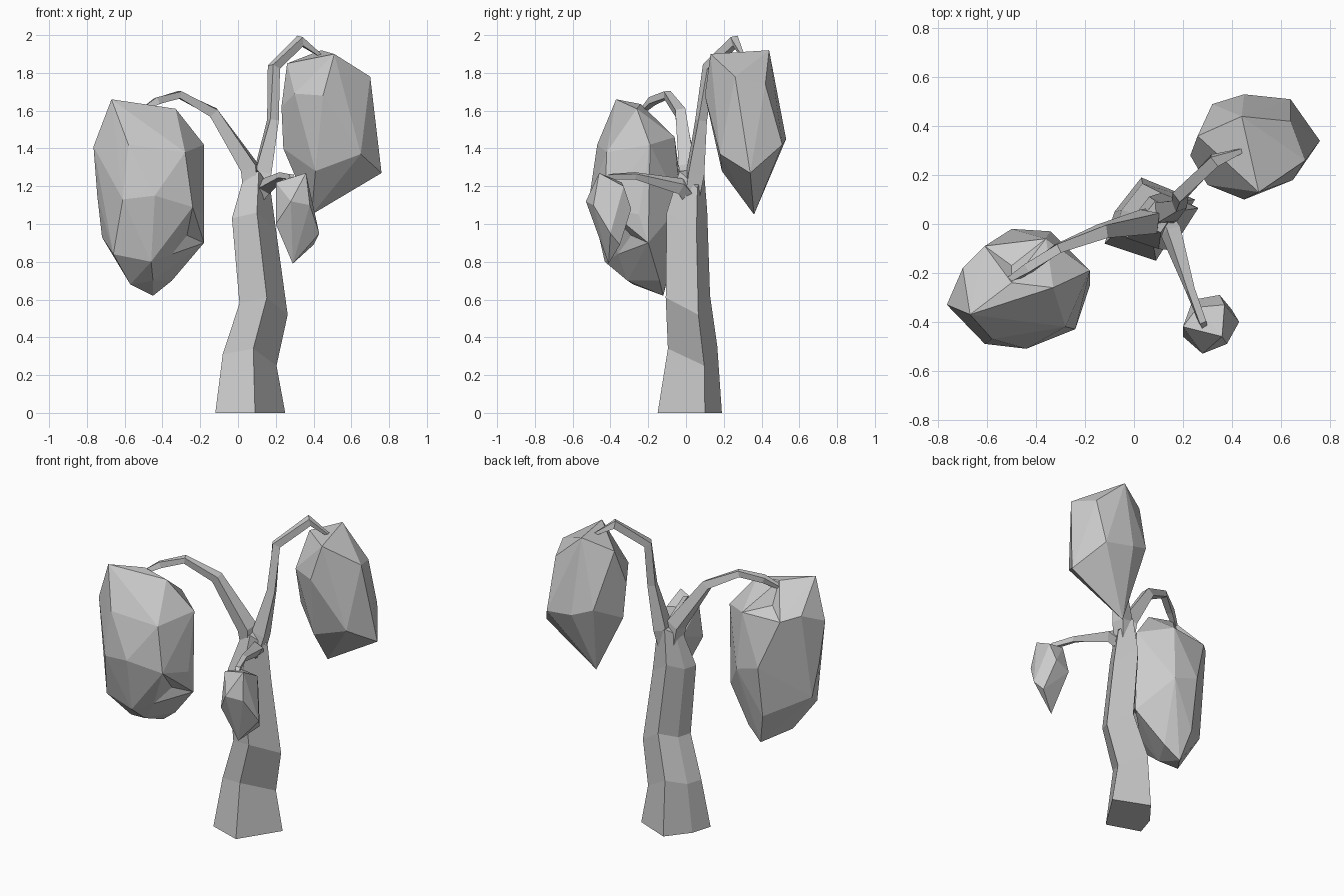
import bpy, bmesh, math
from mathutils import Vector

if "Cube" in bpy.data.objects:
    bpy.data.objects.remove(bpy.data.objects["Cube"])


def finish(name, bm):
    bmesh.ops.recalc_face_normals(bm, faces=bm.faces[:])
    me = bpy.data.meshes.new(name)
    bm.to_mesh(me)
    bm.free()
    ob = bpy.data.objects.new(name, me)
    bpy.context.collection.objects.link(ob)
    return ob


def skin(name, rings):
    """Bridge equal-length rings of points and cap both ends."""
    bm = bmesh.new()
    vs = [[bm.verts.new(p) for p in r] for r in rings]
    n = len(vs[0])
    for a, b in zip(vs, vs[1:]):
        for i in range(n):
            j = (i + 1) % n
            bm.faces.new((a[i], a[j], b[j], b[i]))
    bm.faces.new(vs[0][::-1])
    bm.faces.new(vs[-1])
    return finish(name, bm)


def branch(name, path, sides=4):
    """Tapered low-poly tube along (x, y, z, radius) stations."""
    pts = [Vector(p[:3]) for p in path]
    rings = []
    for i, p in enumerate(pts):
        t = (pts[min(i + 1, len(pts) - 1)] - pts[max(i - 1, 0)]).normalized()
        side = (pts[-1] - pts[0]).cross(Vector((0, 0, 1))).normalized()
        side = (side - t * side.dot(t)).normalized()
        up = t.cross(side)
        r = path[i][3]
        rings.append([p + r * (math.cos(a) * side + math.sin(a) * up)
                      for a in (math.tau * (k + 0.15 * i) / sides for k in range(sides))])
    return skin(name, rings)


def foliage(name, pts, dents=()):
    """Faceted hull; each dent pokes the nearest face to an inner point."""
    bm = bmesh.new()
    for p in pts:
        bm.verts.new(p)
    bmesh.ops.convex_hull(bm, input=bm.verts[:])
    loose = [v for v in bm.verts if not v.link_faces]
    bmesh.ops.delete(bm, geom=loose, context='VERTS')
    for d in dents:
        d = Vector(d)
        f = min(bm.faces, key=lambda f: (f.calc_center_median() - d).length)
        bmesh.ops.poke(bm, faces=[f])["verts"][0].co = d
    return finish(name, bm)


# trunk: one uneven pentagon, shifted and scaled up the stem
section = [(-.17, -.10, 0), (.04, -.17, .03), (.20, .08, -.06), (-.02, .17, .04), (-.13, .03, 0)]
stations = [(.05, .02, 0, 1), (.05, .035, .31, .77), (.125, .01, .58, .69),
            (.075, .005, 1.03, .63), (.095, .03, 1.25, .38)]
skin("trunk", [[(cx + x * s, cy + y * s, z + (dz if z else 0)) for x, y, dz in section]
               for cx, cy, z, s in stations])

# branches
branch("left_branch", [(.08, .02, 1.10, .05), (.06, .01, 1.30, .06), (-.13, -.03, 1.59, .038),
                       (-.31, -.10, 1.685, .027), (-.43, -.18, 1.65, .027), (-.54, -.25, 1.58, .012)])
branch("right_branch", [(.09, .02, 1.05, .05), (.13, .05, 1.27, .06), (.185, .08, 1.55, .034),
                        (.19, .12, 1.83, .034), (.33, .26, 1.97, .034), (.44, .30, 1.89, .012)])
branch("front_branch", [(.10, .03, 1.14, .05), (.15, -.03, 1.20, .045), (.23, -.27, 1.255, .022),
                        (.28, -.40, 1.25, .02), (.30, -.45, 1.20, .01)])

# drooping foliage masses
foliage("left_foliage", [
    (-.67, -.37, 1.66), (-.50, -.24, 1.635), (-.33, -.26, 1.61), (-.765, -.33, 1.41),
    (-.70, -.18, 1.48), (-.61, -.09, 1.45), (-.36, -.06, 1.46), (-.18, -.19, 1.42),
    (-.28, -.42, 1.38), (-.58, -.47, 1.42), (-.745, -.30, 1.15), (-.61, -.49, 1.13),
    (-.44, -.51, 1.15), (-.24, -.43, 1.09), (-.18, -.25, 1.05), (-.34, -.03, 1.10),
    (-.50, -.02, 1.15), (-.72, -.26, .93), (-.66, -.40, .84), (-.18, -.20, .90),
    (-.50, -.07, .82), (-.46, -.43, .80), (-.57, -.28, .68), (-.45, -.31, .70),
    (-.45, -.12, .62), (-.35, -.14, .70), (-.35, -.36, .84)],
    dents=[(-.27, -.29, .94), (-.50, -.17, 1.50)])
foliage("right_foliage", [
    (.44, .44, 1.92), (.51, .13, 1.90), (.70, .26, 1.78), (.64, .42, 1.74), (.76, .34, 1.27),
    (.39, .36, 1.05), (.45, .10, 1.68), (.41, .19, 1.28), (.24, .30, 1.40), (.23, .28, 1.62),
    (.26, .36, 1.85), (.30, .16, 1.69), (.32, .49, 1.50), (.45, .53, 1.45), (.64, .51, 1.42),
    (.65, .18, 1.37)])
foliage("front_foliage", [
    (.36, -.46, 1.27), (.20, -.42, 1.22), (.28, -.53, 1.12), (.20, -.46, 1.00), (.24, -.31, 1.05),
    (.35, -.29, 1.08), (.37, -.33, 1.20), (.43, -.40, .95), (.38, -.49, 1.10), (.29, -.41, .79),
    (.40, -.35, .89), (.26, -.34, 1.22)])
